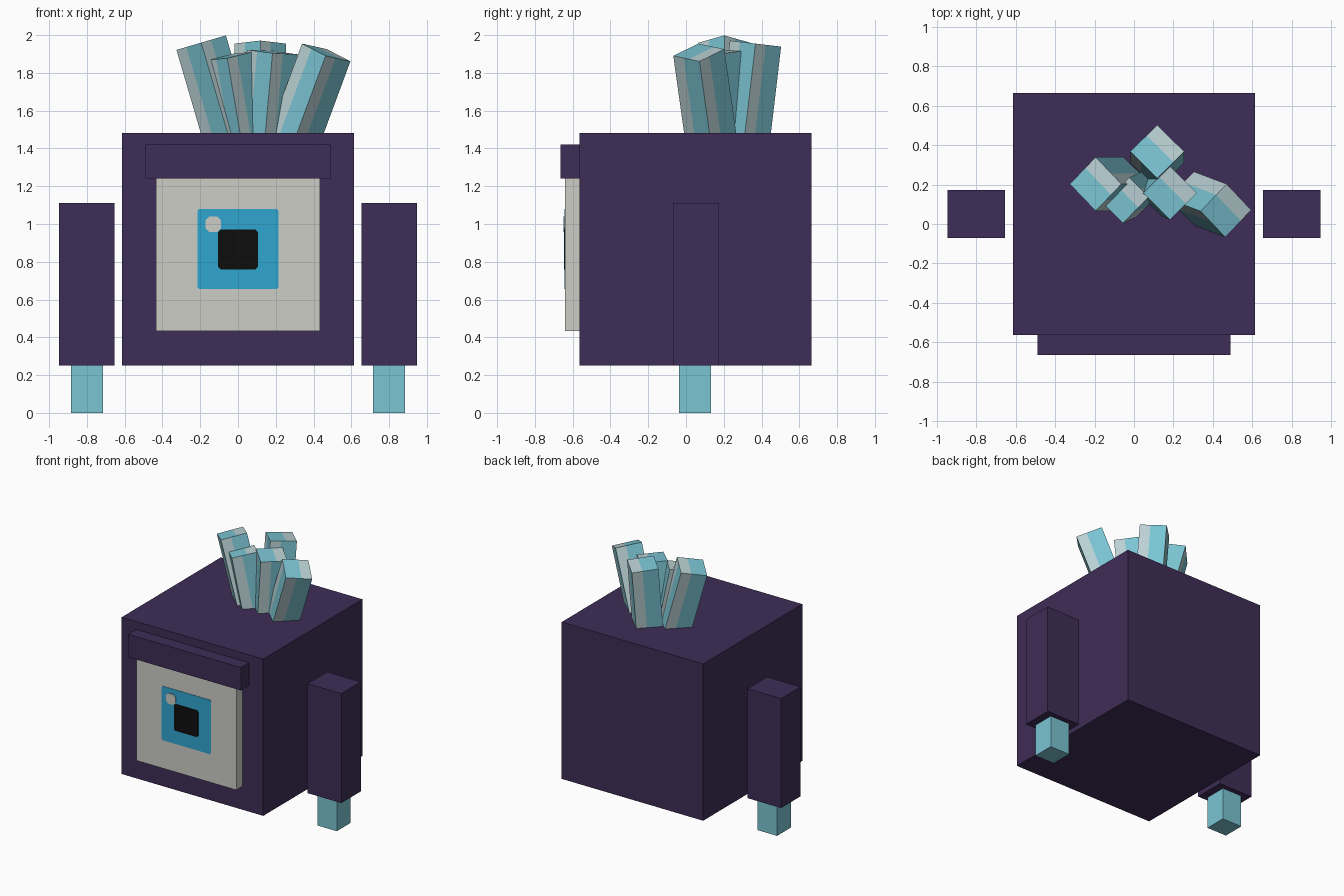
import bpy, bmesh, math
from mathutils import Matrix, Vector

default = bpy.data.objects.get("Cube")
if default:
    bpy.data.objects.remove(default, do_unlink=True)


def material(name, hex_code):
    """Flat material from an sRGB hex string, converted to linear."""
    srgb = [int(hex_code[i:i + 2], 16) / 255 for i in (0, 2, 4)]
    rgba = [((c + 0.055) / 1.055) ** 2.4 if c > 0.04 else c / 12.92 for c in srgb] + [1]
    m = bpy.data.materials.new(name)
    m.use_nodes = True
    m.diffuse_color = rgba
    m.node_tree.nodes["Principled BSDF"].inputs["Base Color"].default_value = rgba
    return m


PURPLE = material("dark purple", "3F2D57")
CYAN = material("crystal cyan", "7BC5D4")
PALE = material("pale crystal", "BBD2D5")
WHITE = material("eye white", "CDCDC7")
BLUE = material("iris blue", "30A6D0")
BLACK = material("pupil black", "0D0D0D")


def finish(name, bm, *mats):
    mesh = bpy.data.meshes.new(name)
    bm.normal_update()
    bm.to_mesh(mesh)
    bm.free()
    for m in mats:
        mesh.materials.append(m)
    obj = bpy.data.objects.new(name, mesh)
    bpy.context.collection.objects.link(obj)
    return obj


def box(name, x, y, z, mat):
    """Box from (min, max) pairs."""
    bm = bmesh.new()
    bmesh.ops.create_cube(bm, size=1)
    for v in bm.verts:
        v.co = [(a + b) / 2 + c * (b - a) for (a, b), c in zip((x, y, z), v.co)]
    return finish(name, bm, mat)


def plate(name, x, z, y_front, y_back, corner, mat):
    """Thin front-facing plate with cut corners."""
    (x0, x1), (z0, z1), c = x, z, corner
    outline = [(x0 + c, z0), (x1 - c, z0), (x1, z0 + c), (x1, z1 - c),
               (x1 - c, z1), (x0 + c, z1), (x0, z1 - c), (x0, z0 + c)]
    bm = bmesh.new()
    face = bm.faces.new([bm.verts.new((px, y_front, pz)) for px, pz in outline])
    ext = bmesh.ops.extrude_face_region(bm, geom=[face], use_keep_orig=True)
    for v in ext["geom"]:
        if isinstance(v, bmesh.types.BMVert):
            v.co.y = y_back
    bmesh.ops.recalc_face_normals(bm, faces=bm.faces)
    return finish(name, bm, mat)


def crystal(name, top, lean, size, length=0.6):
    """Leaning square prism with a pale band on the left of every side."""
    bm = bmesh.new()
    bmesh.ops.create_cube(bm, size=1)
    for v in bm.verts:
        v.co = (v.co.x * size[0], v.co.y * size[1], (v.co.z - 0.5) * length)
    for axis in (0, 1):
        for sign in (-1, 1):
            normal = Vector((0, 0, 0))
            normal[axis] = 1
            bmesh.ops.bisect_plane(bm, geom=bm.verts[:] + bm.edges[:] + bm.faces[:],
                                   plane_co=normal * sign * 0.1 * size[axis], plane_no=normal)
    bm.normal_update()
    for f in bm.faces:
        flat = abs(f.normal.z) > 0.5
        left = Vector((1, 0, 0)) if flat else f.normal.cross(Vector((0, 0, 1)))
        width = size[0] if abs(left.x) > 0.5 else size[1]
        f.material_index = int(f.calc_center_median().dot(left) > 0.09 * width)
    tilt = Vector((0, 0, 1)).rotation_difference(Vector((*lean, 1))).to_matrix().to_4x4()
    bm.transform(Matrix.Translation(top) @ tilt @ Matrix.Rotation(math.radians(45), 4, "Z"))
    return finish(name, bm, CYAN, PALE)


# Body and heavy brow
box("body", (-0.615, 0.615), (-0.565, 0.665), (0.25, 1.482), PURPLE)
box("brow", (-0.49, 0.49), (-0.665, -0.565), (1.24, 1.42), PURPLE)

# Single square eye
box("eye_white", (-0.433, 0.433), (-0.64, -0.565), (0.433, 1.24), WHITE)
plate("iris", (-0.215, 0.215), (0.655, 1.08), -0.643, -0.64, 0.01, BLUE)
plate("pupil", (-0.105, 0.105), (0.76, 0.97), -0.646, -0.643, 0.012, BLACK)
plate("eye_glint", (-0.172, -0.09), (0.957, 1.04), -0.648, -0.643, 0.02, WHITE)

# Floating arms with crystal hands
for side, s in (("left", 1), ("right", -1)):
    def span(a, b):
        return tuple(sorted((s * a, s * b)))
    box(side + "_arm", span(0.655, 0.947), (-0.07, 0.172), (0.25, 1.11), PURPLE)
    box(side + "_hand", span(0.715, 0.885), (-0.037, 0.133), (0, 0.25), CYAN)

# Crystal cluster on the head: top centre, lean, section
crystal("crystal_right", (-0.195, 0.203, 1.96), (-0.293, 0), (0.193, 0.193))
crystal("crystal_front_right", (-0.04, 0.12, 1.89), (-0.17, -0.08), (0.19, 0.14))
crystal("crystal_back", (0.118, 0.368, 1.955), (0, 0.118), (0.193, 0.193))
crystal("crystal_front_left", (0.183, 0.157, 1.91), (0.09, -0.04), (0.193, 0.193))
crystal("crystal_left", (0.467, 0.068, 1.908), (0.37, -0.14), (0.193, 0.193))
